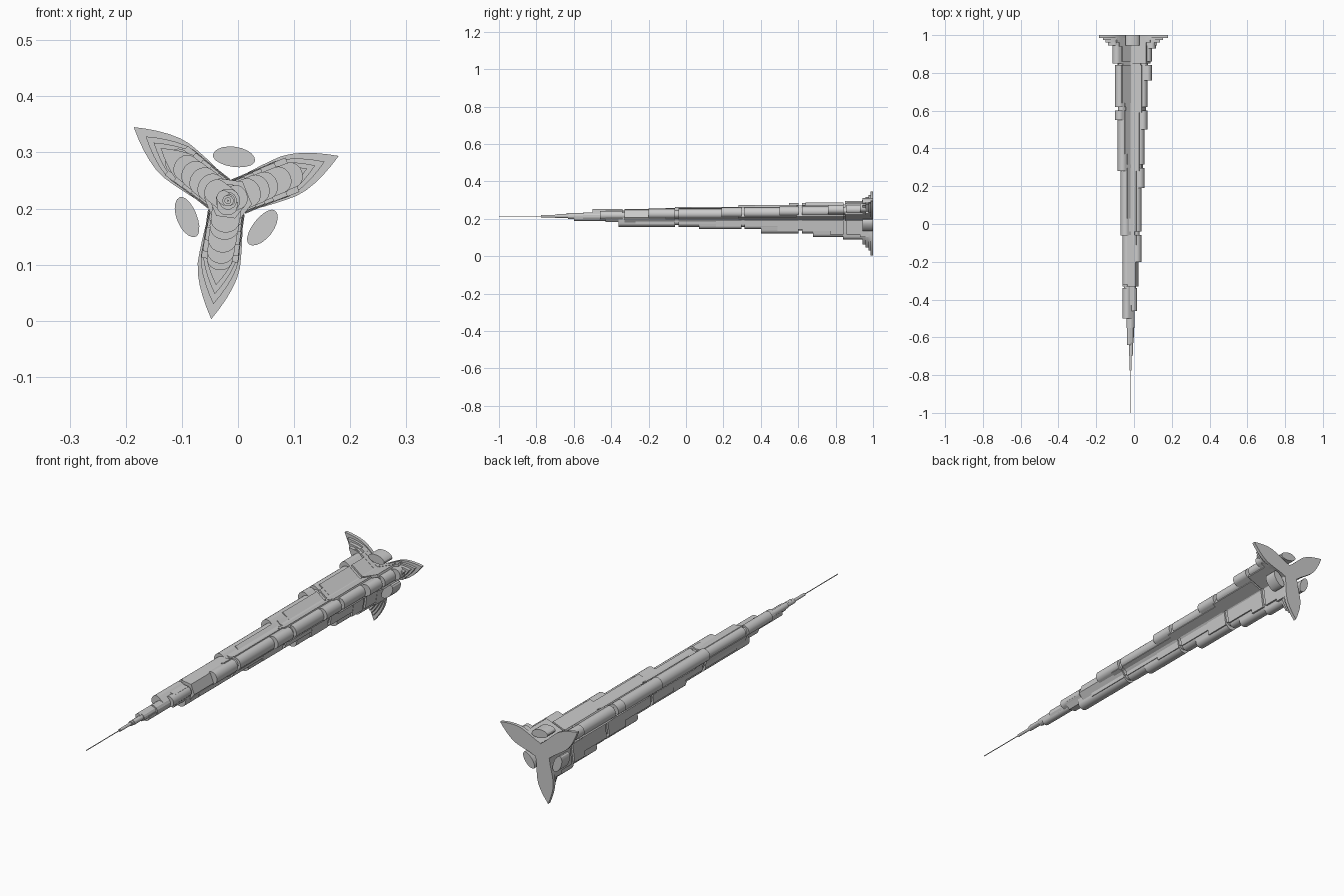
import bpy, bmesh, math

if "Cube" in bpy.data.objects:
    bpy.data.objects.remove(bpy.data.objects["Cube"])

CX, CZ = -0.018, 0.214
BANDS = [-0.33, -0.05, 0.305, 0.61, 0.85]
GAP = 0.009


def prism(bm, pts, ang, y0, y1):
    """Extrude a (radial, tangential) outline along y, turned about the tower axis."""
    c, s = math.cos(ang), math.sin(ang)
    place = lambda r, t, y: (CX + r * c - t * s, y, CZ + r * s + t * c)
    a = [bm.verts.new(place(r, t, y0)) for r, t in pts]
    b = [bm.verts.new(place(r, t, y1)) for r, t in pts]
    bm.faces.new(a)
    bm.faces.new(b[::-1])
    n = len(pts)
    for i in range(n):
        j = (i + 1) % n
        bm.faces.new((a[j], a[i], b[i], b[j]))


def finish(bm, name):
    bmesh.ops.recalc_face_normals(bm, faces=bm.faces)
    me = bpy.data.meshes.new(name)
    bm.to_mesh(me)
    bm.free()
    ob = bpy.data.objects.new(name, me)
    bpy.context.collection.objects.link(ob)
    bpy.context.view_layer.objects.active = ob
    ob.select_set(True)
    bpy.ops.object.shade_smooth_by_angle(angle=math.radians(25))
    ob.select_set(False)


def nose(r, w, n=10):
    """Straight wing bay with a rounded outer end."""
    d = min(w * 0.85, r)
    arc = [(r - d + d * math.cos(a), w * math.sin(a))
           for a in [math.pi * (i / n - 0.5) for i in range(n + 1)]]
    return [(0, -w)] + arc + [(0, w)] if r > d else arc


def box(r0, r1, w):
    return [(r0, -w), (r1, -w), (r1, w), (r0, w)]


def leaf(r, w, n=10):
    """Pointed podium petal."""
    side = []
    for i in range(n + 1):
        u = i / n
        h = w * (0.78 + 0.22 * math.sin(min(u / 0.55, 1) * math.pi / 2))
        if u > 0.5:
            h *= 1 - ((u - 0.5) / 0.5) ** 1.6
        side.append((0.02 + u * (r - 0.02), h))
    return [(a, -h) for a, h in side] + [(a, h) for a, h in side[-2::-1]]


def banded(bm, shape, inset, ang, top, base=1.0):
    """Shaft split by recessed plant floors."""
    y = top
    for b in BANDS:
        if top + 0.03 < b < base - 0.02:
            prism(bm, shape, ang, y, b - GAP)
            prism(bm, inset, ang, b - GAP, b + GAP)
            y = b + GAP
    prism(bm, shape, ang, y, base)


# Each wing: angle and list of (reach, half width, height at which the tier stops)
WINGS = {
    "right_wing": (22, [(0.142, 0.023, 0.93), (0.12, 0.024, 0.76), (0.094, 0.025, 0.50),
                        (0.078, 0.026, 0.19), (0.061, 0.026, -0.20), (0.036, 0.022, -0.46),
                        (0.013, 0.010, -0.69)]),
    "left_wing": (142, [(0.135, 0.023, 0.95), (0.116, 0.024, 0.85), (0.098, 0.025, 0.55),
                        (0.079, 0.026, 0.28), (0.061, 0.026, -0.06), (0.047, 0.022, -0.50),
                        (0.022, 0.012, -0.64)]),
    "lower_wing": (262, [(0.125, 0.023, 0.84), (0.113, 0.024, 0.68), (0.093, 0.025, 0.40),
                         (0.070, 0.026, 0.07), (0.057, 0.026, -0.36), (0.026, 0.018, -0.60)]),
}

for name, (deg, tiers) in WINGS.items():
    ang = math.radians(deg)
    # Stepped wing shafts
    bm = bmesh.new()
    for r, w, top in tiers:
        banded(bm, nose(r, w), nose(r * 0.82, w * 0.8), ang, top)
    finish(bm, name + "_shafts")
    # Wider side bays, stopping a little lower than each shaft
    bm = bmesh.new()
    for k, (r, w, top) in enumerate(tiers):
        if r > 0.05:
            low = min(top + 0.09, 0.96)
            banded(bm, box(0.02, r - 0.018, 0.033 - 0.001 * k),
                   box(0.02, r - 0.028, 0.024), ang, low)
    finish(bm, name + "_side_bays")
    # Layered podium petals
    bm = bmesh.new()
    for r, w, top in [(0.213, 0.038, 0.986), (0.186, 0.034, 0.975),
                      (0.168, 0.031, 0.96), (0.152, 0.028, 0.945)]:
        prism(bm, leaf(r, w), ang, top, 1.0)
    finish(bm, name + "_podium")

# Entrance pavilions between the wings: lens-shaped drums
for i, deg in enumerate((82, 202, 322)):
    bm = bmesh.new()
    pts = []
    for k in range(20):
        a = 2 * math.pi * k / 20
        ra = 0.02 if math.cos(a) > 0 else 0.016
        pts.append((0.077 + ra * math.cos(a), 0.038 * math.sin(a)))
    prism(bm, pts, math.radians(deg), 0.945, 1.0)
    finish(bm, "entrance_pavilion_%d" % (i + 1))


# Hexagonal core and stepped spire
def ring(r, n):
    return [(r * math.cos(2 * math.pi * (k + 0.5) / n), r * math.sin(2 * math.pi * (k + 0.5) / n))
            for k in range(n)]


bm = bmesh.new()
banded(bm, ring(0.043, 6), ring(0.036, 6), math.radians(22), -0.33)
banded(bm, ring(0.034, 6), ring(0.028, 6), math.radians(22), -0.43)
finish(bm, "core")

bm = bmesh.new()
for r, top, base in [(0.022, -0.55, -0.3), (0.016, -0.63, -0.5), (0.010, -0.70, -0.6),
                     (0.006, -0.775, -0.68), (0.0018, -1.0, -0.77)]:
    prism(bm, ring(r, 12), 0, top, base)
finish(bm, "spire")
